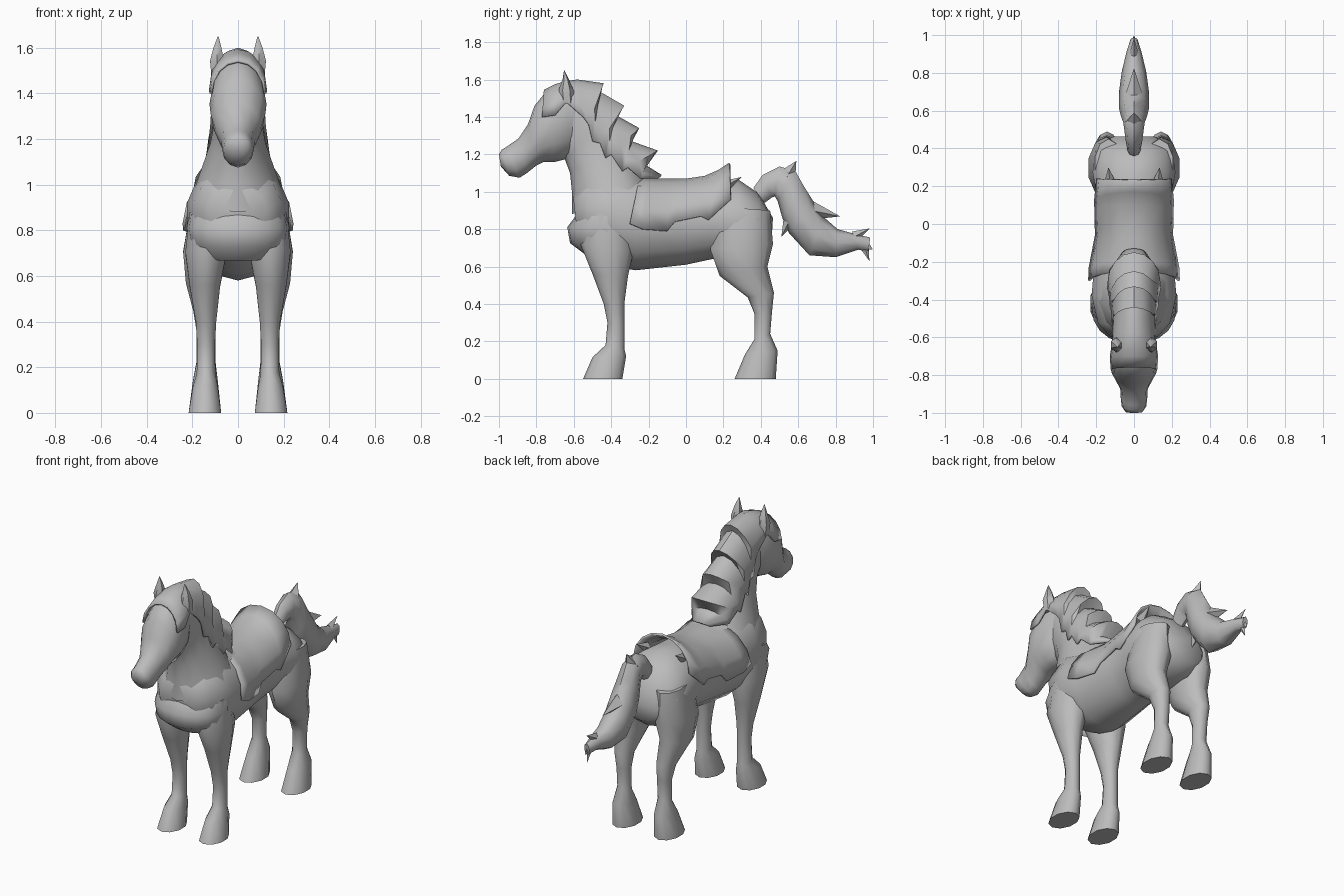
import bpy, bmesh, math
from mathutils import Vector

grey = bpy.data.materials.new("plain_grey")
grey.diffuse_color = (0.5, 0.5, 0.5, 1)


def finish(name, bm, angle=55, solid=0.0):
    bmesh.ops.recalc_face_normals(bm, faces=bm.faces[:])
    me = bpy.data.meshes.new(name)
    bm.to_mesh(me)
    bm.free()
    me.materials.append(grey)
    me.shade_smooth()
    me.set_sharp_from_angle(angle=math.radians(angle))
    ob = bpy.data.objects.new(name, me)
    bpy.context.collection.objects.link(ob)
    if solid:
        mod = ob.modifiers.new("thickness", "SOLIDIFY")
        mod.thickness = solid
        mod.offset = -1
    return ob


def bridge(bm, rows, closed):
    for a, b in zip(rows, rows[1:]):
        n = len(a)
        for i in range(n if closed else n - 1):
            j = (i + 1) % n
            bm.faces.new((a[i], a[j], b[j], b[i]))


def loft(name, rings, n=12, side=1):
    """Rings: (y1, z1, y2, z2, half_width[, x]) with opposite outline points."""
    bm = bmesh.new()
    rows = []
    for y1, z1, y2, z2, w, *x in rings:
        xc = x[0] * side if x else 0
        row = []
        for i in range(n):
            a = 2 * math.pi * i / n
            c, s = math.cos(a), math.sin(a)
            row.append(bm.verts.new((xc + w * s, (y1 + y2) / 2 + (y1 - y2) / 2 * c,
                                     (z1 + z2) / 2 + (z1 - z2) / 2 * c)))
        rows.append(row)
    bridge(bm, rows, True)
    bm.faces.new(rows[0])
    bm.faces.new(rows[-1])
    return finish(name, bm)


def drape(name, sections, steps=4):
    """Arched shell; sections: (crest_y, crest_z, edge_x, edge_y, edge_z)."""
    bm = bmesh.new()
    rows = []
    for cy, cz, ex, ey, ez in sections:
        row = []
        for i in range(-steps, steps + 1):
            t = math.pi / 2 * i / steps
            k = math.cos(t)
            row.append(bm.verts.new((ex * math.sin(t), ey + (cy - ey) * k, ez + (cz - ez) * k)))
        rows.append(row)
    bridge(bm, rows, False)
    return finish(name, bm, 40, 0.012)


def spike(name, base, tip, rx, rd):
    """Four-sided tuft from base to tip."""
    bm = bmesh.new()
    b, t = Vector(base), Vector(tip)
    across = (t - b).normalized().cross(Vector((1, 0, 0))).normalized()
    side = Vector((1, 0, 0))
    ring = [bm.verts.new(b + o) for o in (side * rx, across * rd, -side * rx, -across * rd)]
    top = bm.verts.new(t)
    for i in range(4):
        bm.faces.new((ring[i], ring[(i + 1) % 4], top))
    bm.faces.new(ring)
    return finish(name, bm, 60)


# Trunk
loft("body", [
    (-.605, .98, -.58, .77, .13), (-.53, 1.08, -.52, .69, .195),
    (-.38, 1.12, -.38, .60, .23), (-.25, 1.08, -.27, .58, .22),
    (0, 1.055, 0, .61, .19), (.15, 1.06, .14, .64, .2),
    (.28, 1.065, .26, .62, .225), (.39, .99, .38, .64, .21),
    (.465, .86, .455, .70, .12)], 14)

# Neck and head
loft("neck", [
    (-.61, .88, -.2, 1.03, .2), (-.61, 1.0, -.24, 1.11, .165),
    (-.62, 1.1, -.32, 1.27, .12), (-.65, 1.18, -.38, 1.41, .1),
    (-.70, 1.25, -.48, 1.52, .095), (-.72, 1.35, -.6, 1.56, .08)])
loft("head", [
    (-.53, 1.52, -.56, 1.32, .07), (-.64, 1.575, -.62, 1.18, .105),
    (-.74, 1.545, -.70, 1.16, .125), (-.81, 1.46, -.76, 1.16, .12),
    (-.845, 1.36, -.80, 1.14, .10), (-.895, 1.285, -.85, 1.10, .073),
    (-.96, 1.24, -.89, 1.075, .07), (-.985, 1.225, -.945, 1.085, .065),
    (-1.0, 1.20, -.99, 1.135, .045)])

# Mane with stepped locks, reaching forward over the brow
drape("mane", [
    (-.76, 1.545, .124, -.77, 1.40), (-.70, 1.575, .128, -.70, 1.41),
    (-.64, 1.592, .118, -.64, 1.48), (-.58, 1.60, .115, -.55, 1.40),
    (-.44, 1.58, .118, -.52, 1.36), (-.46, 1.535, .12, -.50, 1.27),
    (-.33, 1.46, .122, -.46, 1.26), (-.375, 1.41, .13, -.43, 1.18),
    (-.25, 1.34, .13, -.40, 1.20), (-.29, 1.27, .142, -.34, 1.11),
    (-.15, 1.22, .14, -.31, 1.13), (-.21, 1.14, .13, -.24, 1.07),
    (-.13, 1.09, .06, -.15, 1.07)])

# Legs and ears on both sides
for side, tag in ((1, "left"), (-1, "right")):
    loft("front_leg_" + tag, [
        (-.54, .88, -.3, .88, .08, .135), (-.565, .72, -.28, .68, .095, .14),
        (-.50, .56, -.31, .55, .07, .145), (-.44, .40, -.33, .40, .047, .14),
        (-.42, .30, -.33, .30, .041, .14), (-.43, .18, -.33, .16, .043, .14),
        (-.50, .115, -.32, .12, .057, .143), (-.55, 0, -.34, 0, .075, .145)], 10, side)
    loft("hind_leg_" + tag, [
        (.18, .92, .45, .90, .075, .135), (.13, .69, .465, .72, .1, .145),
        (.18, .55, .435, .60, .08, .152), (.33, .435, .47, .46, .053, .145),
        (.365, .35, .46, .36, .043, .14), (.365, .21, .45, .24, .043, .14),
        (.315, .13, .49, .15, .057, .143), (.26, 0, .48, 0, .075, .145)], 10, side)
    loft("ear_" + tag, [
        (-.67, 1.47, -.60, 1.47, .03, .09), (-.68, 1.545, -.60, 1.54, .035, .092),
        (-.66, 1.60, -.625, 1.60, .02, .09), (-.652, 1.65, -.65, 1.65, .002, .087)], 6, side)
    spike("blanket_corner_" + tag, (side * .125, .21, 1.03), (side * .135, .30, 1.08), .035, .03)

# Saddle blanket with a raised rear edge
drape("saddle_blanket", [
    (-.25, 1.07, .243, -.30, .83), (-.2, 1.07, .24, -.23, .80),
    (-.08, 1.07, .215, -.10, .79), (0, 1.07, .207, -.06, .84),
    (.1, 1.085, .21, .08, .87), (.17, 1.115, .212, .12, .85),
    (.23, 1.155, .2, .24, .96)])

# Breast plate wrapped around the chest
bm = bmesh.new()
rows = []
for z, w, r in ((.87, .215, .17), (.81, .225, .215), (.75, .215, .20), (.69, .17, .12)):
    row = []
    for i in range(-5, 6):
        a = math.pi / 2 * i / 5
        drop = .025 * math.cos(a) if z < .8 else 0
        row.append(bm.verts.new((w * math.sin(a), -.42 - r * max(0, math.cos(a)) ** .75, z - drop)))
    rows.append(row)
bridge(bm, rows, False)
finish("breast_plate", bm, 50)

# Tail and its tufts
loft("tail", [
    (.36, 1.02, .42, .94, .035), (.41, 1.09, .46, .97, .043),
    (.50, 1.135, .475, .975, .05), (.585, 1.11, .49, .95, .057),
    (.63, 1.03, .515, .86, .07), (.68, .95, .55, .78, .08),
    (.73, .87, .66, .66, .08), (.81, .80, .80, .65, .065),
    (.90, .775, .92, .69, .04), (.985, .755, .975, .68, .018)], 8)
for i, (by, bz, ty, tz, rx, rd) in enumerate((
        (.54, 1.08, .59, 1.165, .045, .05), (.67, .90, .825, .868, .05, .05),
        (.56, .86, .51, .76, .05, .04), (.90, .76, .985, .805, .025, .03),
        (.95, .72, .98, .63, .02, .03), (.95, .72, 1.0, .69, .018, .03))):
    spike("tail_tuft_%d" % (i + 1), (0, by, bz), (0, ty, tz), rx, rd)
